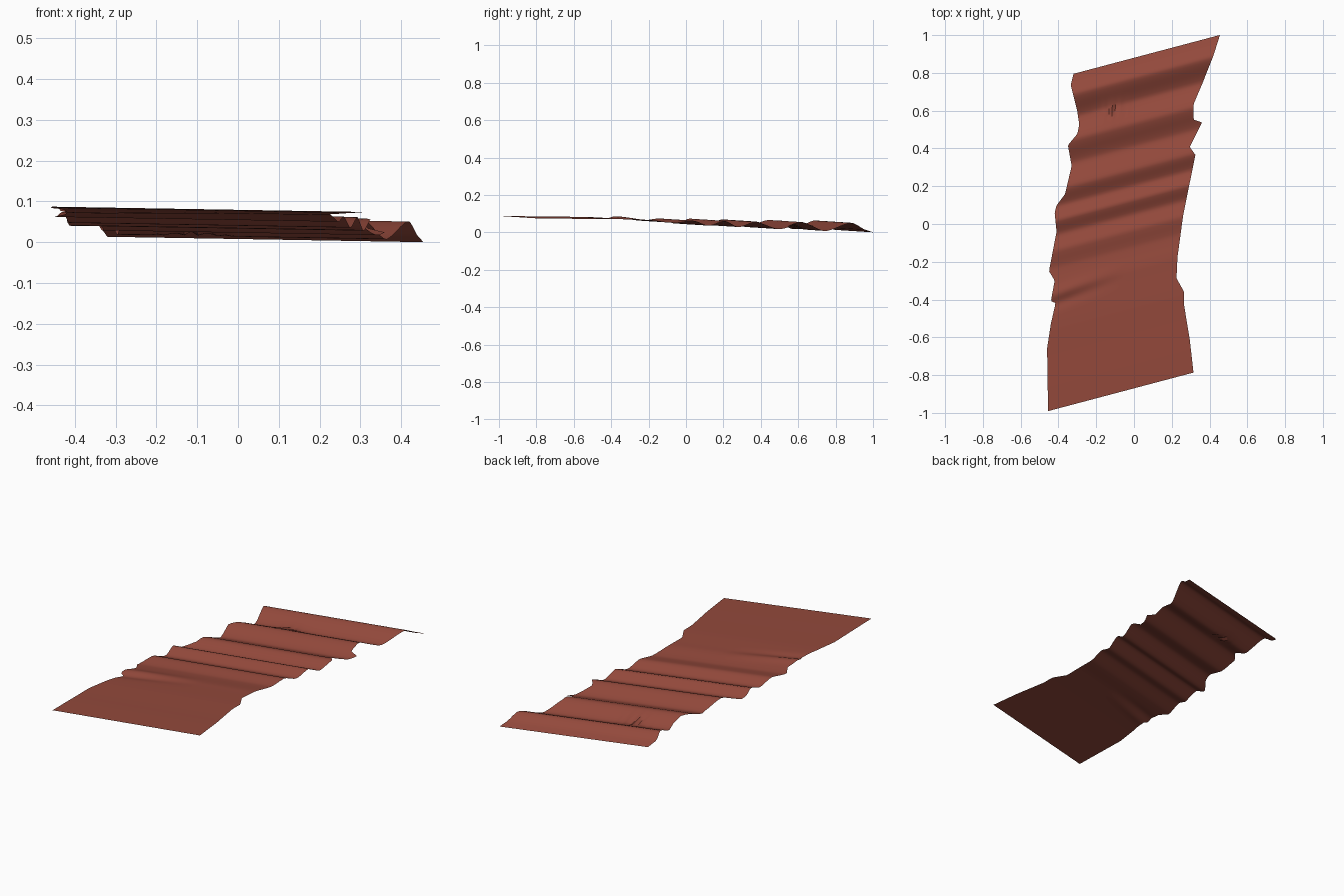
import bpy, math

if "Cube" in bpy.data.objects:
    bpy.data.objects.remove(bpy.data.objects["Cube"])

SLOPE = 0.265   # the cloth is skewed: rows run along y = s + SLOPE * x

# outline of the two long edges as (x, y)
LEFT = [(-.455, -.995), (-.46, -.66), (-.44, -.53), (-.415, -.42), (-.44, -.41),
        (-.42, -.30), (-.45, -.25), (-.41, -.04), (-.42, .06), (-.41, .10),
        (-.365, .16), (-.33, .31), (-.35, .42), (-.30, .48), (-.29, .53),
        (-.30, .60), (-.335, .74), (-.32, .80)]
RIGHT = [(.315, -.775), (.295, -.6), (.265, -.42), (.265, -.35), (.225, -.28),
         (.23, -.17), (.26, .05), (.325, .37), (.295, .41), (.36, .54),
         (.315, .555), (.315, .635), (.36, .74), (.42, .89), (.455, 1.0)]

# height along the length: ridges and valleys as (s, z)
FOLDS = [(-.87, .083), (-.45, .079), (-.25, .073), (-.12, .058), (-.03, .071),
         (.05, .043), (.13, .070), (.20, .036), (.29, .067), (.41, .026),
         (.535, .065), (.65, .016), (.775, .063), (.85, .022), (.88, .0115)]


def interp(table, s, smooth=False):
    if s <= table[0][0]:
        return table[0][1]
    for (a, va), (b, vb) in zip(table, table[1:]):
        if s <= b:
            t = (s - a) / (b - a)
            if smooth:   # partly rounded ridges
                t = 0.5 * t + 0.5 * (0.5 - 0.5 * math.cos(math.pi * t))
            return va + (vb - va) * t
    return table[-1][1]


def edge_table(points):
    """Edge as (s, x), stretched so that both edges share the same s range."""
    raw = [(y - SLOPE * x, x) for x, y in points]
    lo, hi = raw[0][0], raw[-1][0]
    return [(-.87 + (s - lo) / (hi - lo) * 1.75, x) for s, x in raw]


left, right = edge_table(LEFT), edge_table(RIGHT)


def height(x, s):
    z = interp(FOLDS, s, True) - .017 * x
    # short extra fold on the front left
    fade = min(1, max(0, (-.05 - x) / .3))
    d = s + .29 - .1 * (x + .4)
    z += fade * (.009 * math.exp(-((d - .03) / .035) ** 2)
                 - .007 * math.exp(-((d + .02) / .03) ** 2))
    # small creases near the back
    g = math.exp(-((s - .63) / .05) ** 2) * math.exp(-((x + .11) / .07) ** 2)
    z += .007 * g * (1 + math.sin(x * 150))
    return max(z, 0)


# cloth: one skewed, pleated sheet
ROWS, COLS = 140, 40
verts, faces = [], []
for i in range(ROWS + 1):
    s = -.87 + 1.75 * i / ROWS
    xl, xr = interp(left, s), interp(right, s)
    for j in range(COLS + 1):
        x = xl + (xr - xl) * j / COLS
        verts.append((x, s + SLOPE * x, height(x, s)))
for i in range(ROWS):
    for j in range(COLS):
        a = i * (COLS + 1) + j
        faces.append((a, a + 1, a + COLS + 2, a + COLS + 1))

zmin = min(v[2] for v in verts)
verts = [(x, y, z - zmin) for x, y, z in verts]
mesh = bpy.data.meshes.new("crumpled_cloth")
mesh.from_pydata(verts, [], faces)
cloth = bpy.data.objects.new("crumpled_cloth", mesh)
bpy.context.collection.objects.link(cloth)

red = bpy.data.materials.new("brick red cloth")
red.diffuse_color = (.29, .066, .044, 1)
red.use_nodes = True
red.node_tree.nodes["Principled BSDF"].inputs["Base Color"].default_value = red.diffuse_color
mesh.materials.append(red)

bpy.context.view_layer.objects.active = cloth
cloth.select_set(True)
bpy.ops.object.shade_smooth_by_angle(angle=math.radians(40))
